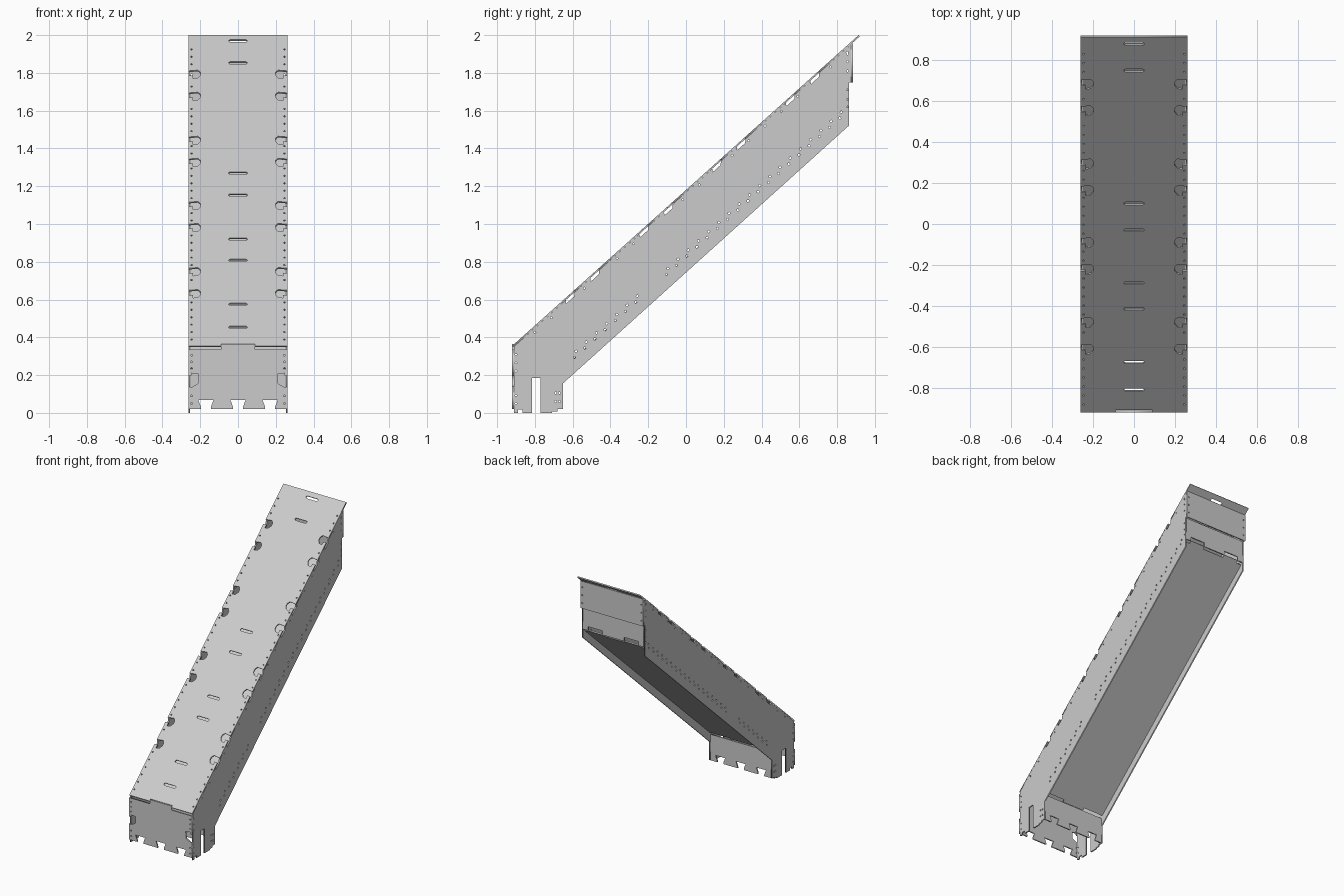
import bpy
from math import sin, cos, pi
from mathutils import Matrix, Vector

if "Cube" in bpy.data.objects:
    bpy.data.objects.remove(bpy.data.objects["Cube"])

T = 0.009                      # sheet thickness
W = 0.262                      # half width
K = 0.897                      # slope of the ramp
L = (1 + K * K) ** 0.5         # slope length per unit of y
X, Y, Z = Vector((1, 0, 0)), Vector((0, 1, 0)), Vector((0, 0, 1))
D = Vector((0, 1, K)) / L      # up the slope
NOTCH_Y = [-.61, -.48, -.22, -.09, .165, .295, .555, .685]
SLOT_Y = [-.81, -.675, -.415, -.29, -.03, .10, .75, .88]


def plate(name, loops, origin, u, v):
    """Sheet with holes: first loop is the outline, the rest are cut-outs."""
    cu = bpy.data.curves.new(name, 'CURVE')
    cu.dimensions, cu.fill_mode, cu.extrude = '2D', 'BOTH', T / 2
    for pts in loops:
        sp = cu.splines.new('POLY')
        sp.points.add(len(pts) - 1)
        for p, (a, b) in zip(sp.points, pts):
            p.co = (a, b, 0, 1)
        sp.use_cyclic_u = True
    ob = bpy.data.objects.new(name, cu)
    bpy.context.collection.objects.link(ob)
    n = u.cross(v)
    m = Matrix((u, v, n)).transposed().to_4x4()
    m.translation = Vector(origin)
    ob.matrix_world = m
    bpy.ops.object.select_all(action='DESELECT')
    ob.select_set(True)
    bpy.context.view_layer.objects.active = ob
    bpy.ops.object.convert(target='MESH')
    return ob


def hole(a, b, r=0.005):
    return [(a + r * cos(i * pi / 4), b + r * sin(i * pi / 4)) for i in range(8)]


def slot(a, b, hw=0.05, hh=0.009):
    right = [(a + hw - hh + hh * cos(t), b + hh * sin(t)) for t in (-pi/2, -pi/4, 0, pi/4, pi/2)]
    left = [(2 * a - x, 2 * b - y) for x, y in right]
    return right + left


def mirrored(right):
    return right + [(-x, y) for x, y in reversed(right)]


def rivets(vals, x=0.246):
    return [hole(s * x, v) for v in vals for s in (-1, 1)]


def top_edge(y):
    return .355 + K * (y + .92)


# sloping top sheet with hooked edge notches, hand slots and rivet holes
hook = [(W, -.012), (.238, -.012), (.238, -.036), (.212, -.031), (.198, -.01),
        (.198, .012), (.212, .03), (W, .024)]
cuts = [(y + .92) * L for y in NOTCH_Y]
length = (.914 + .92) * L
right = [(.09, .016), (.09, 0), (W, 0)]
for s in cuts:
    right += [(x, s + d) for x, d in hook]
right += [(W, length)]
loops = [mirrored(right)]
loops += [slot(0, (y + .92) * L) for y in SLOT_Y]
loops += rivets([v for v in (.05 + .059 * i for i in range(40))
                 if all(abs(v - s) > .048 for s in cuts)])
up = X.cross(D)
plate('top_sheet', loops, Vector((0, -.92, .355)) - up * T / 2, X, D)

# side sheets with foot slot, notched upper edge and hole rows
y0, drop = -.92 + T, T * L + .0005
side = [(y0, 0), (y0, top_edge(y0) - drop)]
for c in NOTCH_Y:
    side += [(c + d, top_edge(c + d) - drop - h)
             for d, h in ((-.026, 0), (-.024, .02), (.018, .02), (.02, 0))]
side += [(.874, top_edge(.874) - drop), (.874, 1.75), (.864, 1.75), (.864, 1.522),
         (-.65, .157), (-.65, .02), (-.68, .02), (-.68, .008), (-.71, .008), (-.71, 0),
         (-.77, 0), (-.77, .185), (-.815, .185), (-.815, 0),
         (-.865, 0), (-.865, .018), (-.89, .018), (-.89, 0)]
holes = []
for i in range(27):
    y = -.59 + i * .054
    if not -.24 < y < -.12:
        base = .157 + .902 * (y + .65)
        holes += [hole(y, base + .083, .006), hole(y + .008, base + .115, .006)]
for i in range(20):
    y = -.8 + i * .087
    if all(abs(y - c) > .035 for c in NOTCH_Y):
        holes.append(hole(y, top_edge(y) - .036))
holes += [hole(-.9, .05 + i * .043) for i in range(7) if i not in (2, 3)]
holes += [hole(y, z, .006) for y in (-.69, -.67) for z in (.06, .105)]
holes += [hole(.855, z) for z in (1.62, 1.66, 1.71, 1.81, 1.86, 1.9)]
for sx, nm in ((1, 'right'), (-1, 'left')):
    plate(nm + '_side', [side] + holes, (sx * (W - T / 2), 0, 0), Y, Z)


def dovetails(width):
    """Lower edge with three dovetail cut-outs, left to right."""
    pts = [(-width, .02)]
    for c in (-.17, 0, .17):
        pts += [(c - .026, .02), (c - .026, .03), (c - .04, .068),
                (c + .04, .068), (c + .026, .03), (c + .026, .02)]
    return pts + [(width, .02)]


# front foot plate with raised centre tab and edge cut-outs
cut = [(W, .14), (.248, .135), (.212, .155), (.208, .205), (.245, .21), (.248, .195), (W, .195)]
tab = [(W, .335), (.09, .335), (.09, .366)]
edge = cut + tab
front = dovetails(W) + edge + [(-x, z) for x, z in reversed(edge)]
plate('front_foot_plate', [front] + rivets([.05, .09, .235, .27, .305]),
      (0, -.92 + T / 2, 0), X, Z)

# rear foot plate between the sides
I = W - T - .0005
plate('rear_foot_plate', [dovetails(I) + [(I, .215), (-I, .215)]],
      (0, -.655, 0), X, Z)

# sloping bottom sheet, recessed between the sides, with end tabs
low = Vector((0, -.65, .157 + .075))
Lb = 1.505 * L
bottom = mirrored([(.09, -.012), (.09, .006), (I, .006), (I, Lb - .012), (.21, Lb - .012),
                   (.21, Lb + .008), (.09, Lb + .008), (.09, Lb - .012)])
plate('bottom_sheet', [bottom], low, X, D)

# two-step back panel under the top lip
lower = mirrored([(.09, 1.585), (.09, 1.615), (.21, 1.615), (.21, 1.585), (I, 1.585), (I, 1.752)])
plate('lower_back_panel', [lower], (0, .859, 0), X, Z)
plate('upper_back_panel', [mirrored([(W, 1.75), (W, 1.955)])] + rivets([1.79, 1.85, 1.91]),
      (0, .879, 0), X, Z)
